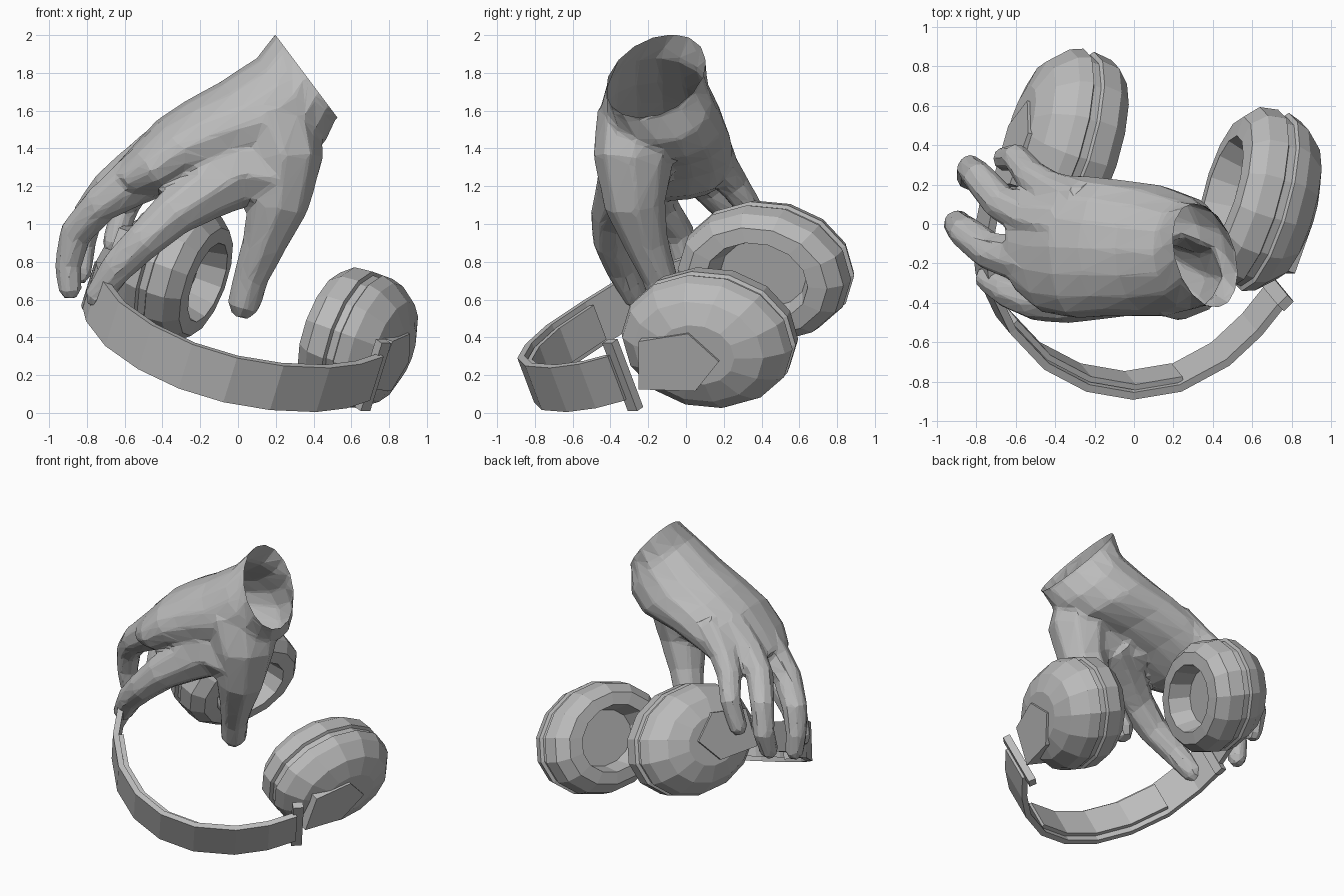
import bpy, bmesh, math
from mathutils import Vector as V

cube = bpy.data.objects.get("Cube")
if cube:
    bpy.data.objects.remove(cube)

grey = bpy.data.materials.new("matte_grey")
grey.use_nodes = True
grey.diffuse_color = (0.5, 0.5, 0.5, 1)
grey.node_tree.nodes["Principled BSDF"].inputs["Base Color"].default_value = (0.5, 0.5, 0.5, 1)


def finish(bm, name):
    bmesh.ops.recalc_face_normals(bm, faces=bm.faces)
    mesh = bpy.data.meshes.new(name)
    bm.to_mesh(mesh)
    bm.free()
    mesh.materials.append(grey)
    obj = bpy.data.objects.new(name, mesh)
    bpy.context.collection.objects.link(obj)
    return obj


def loft(bm, sections, sides):
    """Skin elliptical sections given as (centre, half axis, half axis)."""
    rings = []
    for c, p, q in sections:
        angles = [2 * math.pi * i / sides for i in range(sides)]
        rings.append([bm.verts.new(c + p * math.cos(t) + q * math.sin(t)) for t in angles])
    for a, b in zip(rings, rings[1:]):
        for i in range(sides):
            j = (i + 1) % sides
            bm.faces.new((a[i], a[j], b[j], b[i]))
    bm.faces.new(rings[0])
    bm.faces.new(rings[-1])


def finger(bm, path):
    """Round tube through (x, y, z, radius) joints with a blunt tip."""
    pts = [V(p[:3]) for p in path]
    radii = [p[3] for p in path]
    end = (pts[-1] - pts[-2]).normalized()
    pts.append(pts[-1] + end * radii[-1] * 0.7)
    radii.append(radii[-1] * 0.55)
    sections = []
    for i, c in enumerate(pts):
        d = (pts[min(i + 1, len(pts) - 1)] - pts[max(i - 1, 0)]).normalized()
        p = d.cross(V((0, 1, 0.2))).normalized()
        sections.append((c, p * radii[i], d.cross(p) * radii[i]))
    loft(bm, sections, 8)


# ---- Hand: palm, four fingers and a thumb, fused, open at the wrist ----
hand = bmesh.new()
wrist, wp, wq = V((0.36, -0.16, 1.785)), V((0.165, -0.09, -0.22)), V((0, 0.25, 0))
axis = V((-0.8, 0, -0.6))
palm = [(wrist - axis * 0.08, wp * 1.02, wq * 1.02), (wrist, wp, wq)]
# upper x, z; lower x, z; y range
for tx, tz, bx, bz, y0, y1 in [(0.1, 1.88, 0.46, 1.43, -0.44, 0.14),
                               (-0.1, 1.75, 0.34, 1.34, -0.47, 0.2),
                               (-0.28, 1.65, 0.06, 1.3, -0.47, 0.23),
                               (-0.43, 1.55, -0.17, 1.23, -0.48, 0.25),
                               (-0.56, 1.41, -0.37, 1.14, -0.45, 0.23),
                               (-0.66, 1.3, -0.53, 1.12, -0.34, 0.17)]:
    palm.append((V(((tx + bx) / 2, (y0 + y1) / 2, (tz + bz) / 2)),
                 V((bx - tx, 0, bz - tz)) / 2, V((0, (y1 - y0) / 2, 0))))
loft(hand, palm, 16)

for path in [
    # thumb
    [(0.18, -0.22, 1.55, 0.26), (0.24, -0.28, 1.34, 0.215), (0.21, -0.27, 1.1, 0.165),
     (0.14, -0.21, 0.9, 0.12), (0.07, -0.14, 0.72, 0.095), (0.03, -0.09, 0.57, 0.09)],
    # thumb web
    [(-0.2, -0.24, 1.34, 0.2), (0.0, -0.28, 1.3, 0.19), (0.2, -0.28, 1.27, 0.19)],
    # index
    [(0.02, -0.26, 1.3, 0.21), (-0.18, -0.33, 1.17, 0.16), (-0.35, -0.385, 1.05, 0.125),
     (-0.5, -0.39, 0.91, 0.105), (-0.64, -0.34, 0.77, 0.09), (-0.75, -0.27, 0.61, 0.07)],
    # middle
    [(-0.35, -0.18, 1.36, 0.18), (-0.56, -0.18, 1.22, 0.135), (-0.73, -0.14, 1.1, 0.1),
     (-0.86, -0.04, 0.95, 0.088), (-0.9, 0.0, 0.78, 0.073), (-0.89, 0.01, 0.65, 0.065)],
    # ring
    [(-0.35, 0.0, 1.43, 0.14), (-0.54, 0.04, 1.3, 0.115), (-0.68, 0.11, 1.2, 0.095),
     (-0.79, 0.24, 1.06, 0.083), (-0.83, 0.28, 0.88, 0.075), (-0.84, 0.23, 0.73, 0.065)],
    # little
    [(-0.27, 0.1, 1.45, 0.13), (-0.44, 0.18, 1.31, 0.1), (-0.53, 0.25, 1.21, 0.085),
     (-0.6, 0.34, 1.08, 0.072), (-0.66, 0.33, 0.89, 0.065)],
]:
    finger(hand, path)
hand_obj = finish(hand, "hand")
fuse = hand_obj.modifiers.new("fuse", "REMESH")
fuse.mode = "VOXEL"
fuse.voxel_size = 0.016
soften = hand_obj.modifiers.new("soften", "SMOOTH")
soften.iterations = 8
facet = hand_obj.modifiers.new("facet", "DECIMATE")
facet.ratio = 0.04
# cut the fused shell open at the wrist
shell = bmesh.new()
shell.from_object(hand_obj, bpy.context.evaluated_depsgraph_get())
hand_obj.modifiers.clear()
bmesh.ops.bisect_plane(shell, geom=shell.verts[:] + shell.edges[:] + shell.faces[:],
                       plane_co=wrist, plane_no=-axis, clear_outer=True)
shell.to_mesh(hand_obj.data)
shell.free()

# ---- Ear cups: lathed oval shells with a groove and a hollow cushion ----
across = V((0.9, -0.27, -0.33)).normalized()
PROFILE = [(0.25, 0.02), (0.25, 0.45), (0.2, 0.76), (0.1, 0.95), (0.03, 1), (0.02, 0.95),
           (-0.02, 0.95), (-0.03, 1), (-0.13, 0.97), (-0.2, 0.82), (-0.21, 0.6),
           (-0.07, 0.5), (-0.07, 0.02)]


def ear_cup(side, centre, out, drop):
    u = V((0, 1, 0)) - out * out.y
    u.normalize()
    v = out.cross(u)
    if v.z < 0:
        v = -v
    bm = bmesh.new()
    loft(bm, [(centre + out * t, u * 0.47 * r, v * 0.37 * r) for t, r in PROFILE], 14)
    finish(bm, side + "_ear_cup")
    # pentagonal hinge plate on the outside
    bm = bmesh.new()
    layers = []
    for depth in (0.12, 0.265):
        layers.append([bm.verts.new(centre + out * depth + u * a + v * (b - drop)) for a, b in
                       [(-0.31, -0.15), (-0.31, 0.12), (-0.04, 0.19), (0.13, 0.05), (0, -0.13)]])
    bm.faces.new(layers[0])
    bm.faces.new(layers[1])
    for i in range(5):
        j = (i + 1) % 5
        bm.faces.new((layers[0][i], layers[0][j], layers[1][j], layers[1][i]))
    finish(bm, side + "_hinge_plate")


ear_cup("left", V((0.64, 0.12, 0.39)), across, 0.07)
ear_cup("right", V((-0.35, 0.43, 0.76)), -across, 0.01)

# ---- Headband: flat strip swept along an arc ----
WIDTH = V((0.28, -0.34, 0.9)).normalized()


def strip(name, points, half, thick):
    bm = bmesh.new()
    pts = [V(p) for p in points]
    rings = []
    for i, c in enumerate(pts):
        d = pts[min(i + 1, len(pts) - 1)] - pts[max(i - 1, 0)]
        n = d.cross(WIDTH).normalized() * thick
        w = WIDTH * half
        rings.append([bm.verts.new(p) for p in (c + w + n, c + w - n, c - w - n, c - w + n)])
    for a, b in zip(rings, rings[1:]):
        for i in range(4):
            j = (i + 1) % 4
            bm.faces.new((a[i], a[j], b[j], b[i]))
    bm.faces.new(rings[0])
    bm.faces.new(rings[-1])
    finish(bm, name)


ARC = [(0.72, -0.36, 0.19), (0.6, -0.51, 0.15), (0.44, -0.66, 0.13), (0.2, -0.79, 0.14),
       (-0.04, -0.83, 0.18), (-0.27, -0.79, 0.25), (-0.48, -0.68, 0.35),
       (-0.65, -0.5, 0.47), (-0.75, -0.29, 0.6), (-0.77, -0.1, 0.68)]
strip("headband", ARC, 0.13, 0.02)
# inner pad along the middle of the band
strip("headband_pad", [V(p) + V((0.02, 0.035, 0.01)) for p in ARC[3:8]], 0.1, 0.015)
# sliders closing both band ends
strip("left_slider", [(0.69, -0.36, 0.2), (0.74, -0.31, 0.2)], 0.2, 0.025)
strip("right_slider", [(-0.765, -0.13, 0.66), (-0.77, -0.07, 0.68)], 0.13, 0.025)
# arm bridging the far slider and its hinge plate
strip("right_arm", [(-0.77, -0.1, 0.69), (-0.72, 0.16, 0.78)], 0.1, 0.02)
